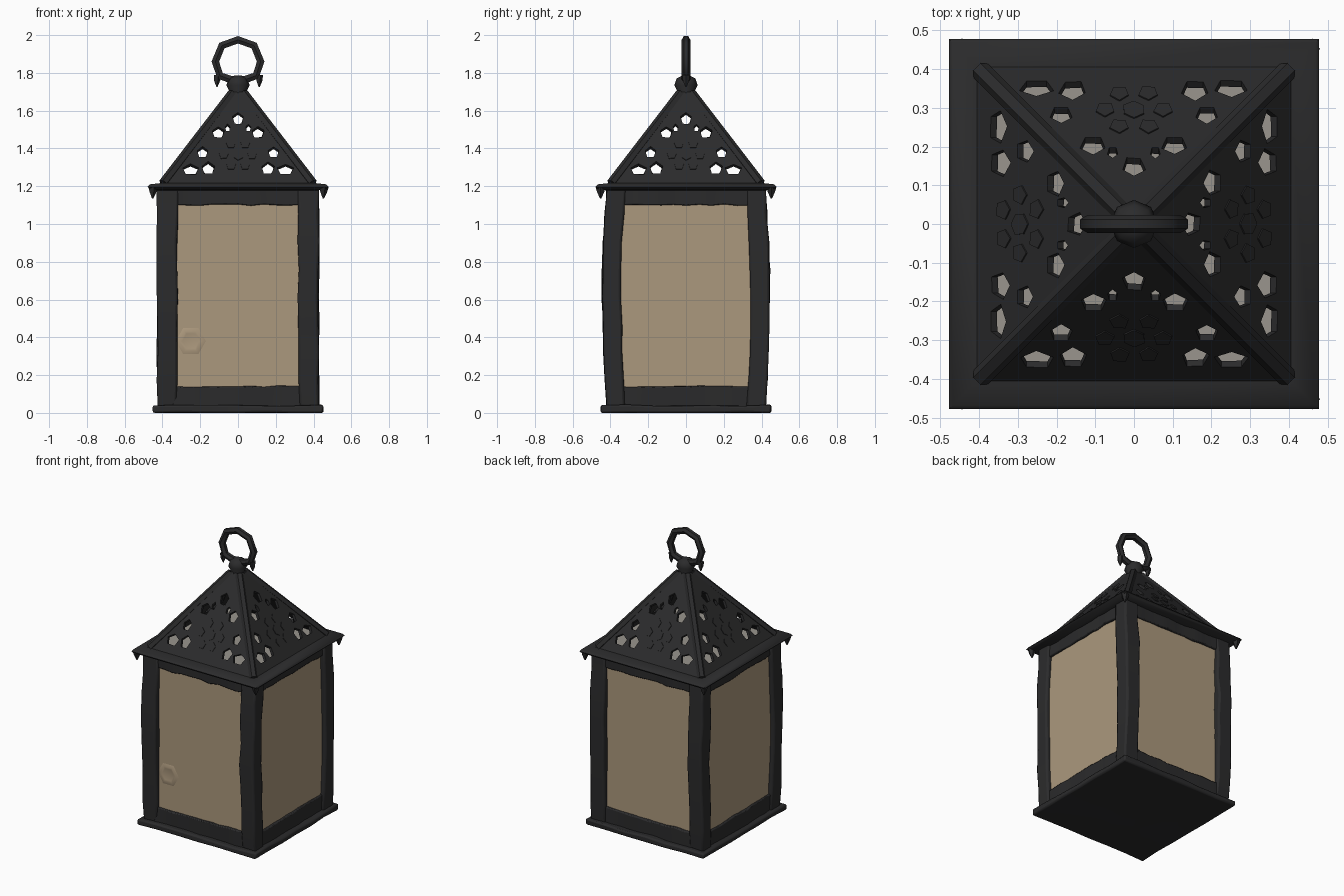
import bpy, bmesh, math, random
from mathutils import Matrix, Vector

random.seed(4)
cube = bpy.data.objects.get("Cube")
if cube:
    bpy.data.objects.remove(cube, do_unlink=True)


def material(name, rgb):
    m = bpy.data.materials.new(name)
    m.use_nodes = True
    m.diffuse_color = (*rgb, 1)
    bsdf = m.node_tree.nodes["Principled BSDF"]
    bsdf.inputs["Base Color"].default_value = (*rgb, 1)
    bsdf.inputs["Roughness"].default_value = 0.8
    return m


IRON = material("black_iron", (0.024, 0.024, 0.025))
PAPER = material("tan_glass", (0.41, 0.315, 0.205))
CEILING = material("grey_ceiling", (0.32, 0.30, 0.27))
parts = []


def add(name, mesh, mat, matrix=Matrix()):
    mesh.materials.clear()
    mesh.materials.append(mat)
    ob = bpy.data.objects.new(name, mesh)
    ob.matrix_world = matrix
    bpy.context.collection.objects.link(ob)
    parts.append(ob)
    return ob


def from_bmesh(name, bm, mat):
    bmesh.ops.recalc_face_normals(bm, faces=bm.faces)
    mesh = bpy.data.meshes.new(name)
    bm.to_mesh(mesh)
    bm.free()
    return add(name, mesh, mat)


def box(name, lo, hi, mat=IRON, cuts=0, jitter=0.0, bulge=0.0, bevel=0.0):
    """Hand-beaten box: long edges are cut, nudged and bulged along y."""
    lo, hi = Vector(lo), Vector(hi)
    bm = bmesh.new()
    bmesh.ops.create_cube(bm, size=1)
    for v in bm.verts:
        v.co = Vector([l + (c + 0.5) * (h - l) for l, h, c in zip(lo, hi, v.co)])
    if cuts:
        edges = [e for e in bm.edges if e.calc_length() > 0.3]
        bmesh.ops.subdivide_edges(bm, edges=edges, cuts=cuts, use_grid_fill=True)
    for v in bm.verts:
        t = (v.co.z - lo.z) / (hi.z - lo.z)
        v.co.y += math.copysign(bulge * math.sin(math.pi * t), v.co.y)
        v.co += Vector([random.uniform(-jitter, jitter) for _ in range(3)])
        v.co.z = max(v.co.z, 0)
    ob = from_bmesh(name, bm, mat)
    if bevel:
        mod = ob.modifiers.new("soft_edges", "BEVEL")
        mod.width, mod.segments, mod.limit_method = bevel, 2, "ANGLE"
    return ob


def loft(name, rings, sides, mat=IRON, centre=(0, 0), turn=0.0):
    """Stack of regular polygons given as (corner radius, z)."""
    bm = bmesh.new()
    loops = []
    for r, z in rings:
        angles = [turn + math.tau * i / sides for i in range(sides)]
        loops.append([bm.verts.new((centre[0] + r * math.cos(a),
                                    centre[1] + r * math.sin(a), z)) for a in angles])
    for a, b in zip(loops, loops[1:]):
        for i in range(sides):
            j = (i + 1) % sides
            bm.faces.new((a[i], a[j], b[j], b[i]))
    bm.faces.new(loops[0])
    bm.faces.new(loops[-1])
    return from_bmesh(name, bm, mat)


def curve_mesh(name, outlines, closed=True, flat=False, extrude=0.0, depth=0.0):
    """Mesh of straight-sided splines, filled when flat or swept as a tube."""
    cu = bpy.data.curves.new(name, "CURVE")
    cu.dimensions = "2D" if flat else "3D"
    cu.fill_mode = "BOTH" if flat else "FULL"
    cu.extrude, cu.bevel_depth, cu.bevel_resolution = extrude, depth, 1
    cu.use_fill_caps = not flat
    for pts in outlines:
        sp = cu.splines.new("POLY")
        sp.points.add(len(pts) - 1)
        for p, co in zip(sp.points, pts):
            p.co = (*co, 1)
        sp.use_cyclic_u = closed
    ob = bpy.data.objects.new(name, cu)
    bpy.context.collection.objects.link(ob)
    bpy.context.view_layer.update()
    dg = bpy.context.evaluated_depsgraph_get()
    mesh = bpy.data.meshes.new_from_object(ob.evaluated_get(dg))
    bpy.data.objects.remove(ob, do_unlink=True)
    return mesh


# Base plate and glass body
box("base_plate", (-0.45, -0.45, 0), (0.45, 0.45, 0.04), cuts=5, jitter=0.004, bevel=0.01)
box("glass_body", (-0.4, -0.4, 0.03), (0.4, 0.4, 1.19), PAPER)

# Corner posts
for sx, side in ((-1, "right"), (1, "left")):
    for sy, end in ((-1, "front"), (1, "back")):
        xs, ys = sorted((sx * 0.32, sx * 0.428)), sorted((sy * 0.32, sy * 0.42))
        box(f"{end}_{side}_post", (xs[0], ys[0], 0.03), (xs[1], ys[1], 1.2),
            cuts=7, jitter=0.005, bulge=0.024, bevel=0.012)

# Top and bottom rails on all four sides
for i, side in enumerate(("front", "left", "back", "right")):
    spin = Matrix.Rotation(i * math.pi / 2, 4, "Z")
    for label, z0, z1 in (("bottom", 0.03, 0.14), ("top", 1.1, 1.2)):
        rail = box(f"{side}_{label}_rail", (-0.34, -0.415, z0), (0.34, -0.36, z1),
                   cuts=9, jitter=0.006, bevel=0.006)
        rail.matrix_world = spin

# Dent in the front pane
dent = loft("front_pane_dent", [(0.08, 0), (0.06, 0.006), (0.045, 0.003)], 6, PAPER)
dent.matrix_world = Matrix.Translation((-0.25, -0.4, 0.38)) @ Matrix.Rotation(math.pi / 2, 4, "X")

# Eaves with drooping corner tips, and the ceiling below the roof
R2 = math.sqrt(2)
loft("eaves", [(h * R2, z) for h, z in ((0.40, 1.175), (0.465, 1.183), (0.478, 1.197),
                                        (0.468, 1.21), (0.395, 1.218))], 4, turn=math.pi / 4)
box("ceiling", (-0.38, -0.38, 1.216), (0.38, 0.38, 1.222), CEILING)
for sx in (-1, 1):
    for sy in (-1, 1):
        loft("eave_tip", [(0.004, 1.135), (0.02, 1.17), (0.028, 1.195)], 5,
             centre=(sx * 0.452, sy * 0.452))

# Pierced roof panels: outline in (x, z), laid back along the slope
FOOT, TOP, Z0, Z1 = 0.41, 0.042, 1.21, 1.70
run, rise = FOOT - TOP, Z1 - Z0
slope = math.hypot(run, rise)


def on_slope(x, z):
    return (x, (z - Z0) / rise * slope, 0)


def hole(x, z, w, h, n=5):
    """Slightly uneven opening, pointing upwards."""
    pts = []
    for k in range(n):
        a = math.pi / 2 + math.tau * k / n
        f = random.uniform(0.92, 1.08)
        pts.append(on_slope(x + w * f * math.cos(a), z + h * f * math.sin(a)))
    return pts


holes = [hole(0, 1.558, 0.03, 0.035)]
for s in (-1, 1):
    for x, z, w, h in ((0.105, 1.485, 0.034, 0.032), (0.055, 1.51, 0.014, 0.02),
                       (0.188, 1.38, 0.03, 0.03), (0.252, 1.288, 0.045, 0.03),
                       (0.158, 1.295, 0.036, 0.035)):
        holes.append(hole(s * x, z, w, h))
outline = [on_slope(-FOOT, Z0), on_slope(FOOT, Z0), on_slope(TOP, Z1), on_slope(-TOP, Z1)]
panel = curve_mesh("roof_panel", [outline] + holes, flat=True, extrude=0.01)

# Raised flower in the middle of each panel
petals = []
for k in range(6):
    a = math.tau * k / 6
    petals.append(hole(0.075 * math.cos(a), 1.365 + 0.065 * math.sin(a), 0.026, 0.024))
petals.append(hole(0, 1.365, 0.03, 0.028, 6))
flower = curve_mesh("roof_flower", petals, flat=True, extrude=0.004)

for i, side in enumerate(("front", "left", "back", "right")):
    spin = Matrix.Rotation(i * math.pi / 2, 4, "Z")
    out = Vector((0, -rise, run)) / slope
    up = Vector((0, run, rise)) / slope
    foot = Vector((0, -FOOT, Z0)) - out * 0.01
    frame = Matrix(((1, 0, 0, foot.x), (0, up.y, out.y, foot.y),
                    (0, up.z, out.z, foot.z), (0, 0, 0, 1)))
    add(f"{side}_roof_panel", panel.copy(), IRON, spin @ frame)
    add(f"{side}_roof_flower", flower.copy(), IRON,
        spin @ frame @ Matrix.Translation((0, 0, 0.01)))

# Rounded hips covering the panel joints
hips = [[(sx * 0.395, sy * 0.395, 1.215), (sx * 0.03, sy * 0.03, 1.69)]
        for sx in (-1, 1) for sy in (-1, 1)]
add("roof_hips", curve_mesh("roof_hips", hips, closed=False, depth=0.026), IRON)

# Finial knob and hanging ring with curled tips
loft("finial_knob", [(0.06, 1.66), (0.045, 1.70), (0.062, 1.735), (0.05, 1.77), (0.02, 1.785)], 8)
half = [(0.04, 1.765), (0.095, 1.785), (0.12, 1.86), (0.085, 1.945)]
ring = [(x, 0, z) for x, z in half] + [(0, 0, 1.975)] + [(-x, 0, z) for x, z in reversed(half)]
add("hanging_ring", curve_mesh("hanging_ring", [ring], depth=0.023), IRON)
for s in (-1, 1):
    loft("ring_tip", [(0.003, 1.725), (0.018, 1.76), (0.02, 1.79)], 5, centre=(s * 0.112, 0))

# Smooth shading with crisp corners
bpy.ops.object.select_all(action="DESELECT")
for ob in parts:
    ob.select_set(True)
bpy.context.view_layer.objects.active = parts[0]
bpy.ops.object.shade_smooth_by_angle(angle=math.radians(50))
